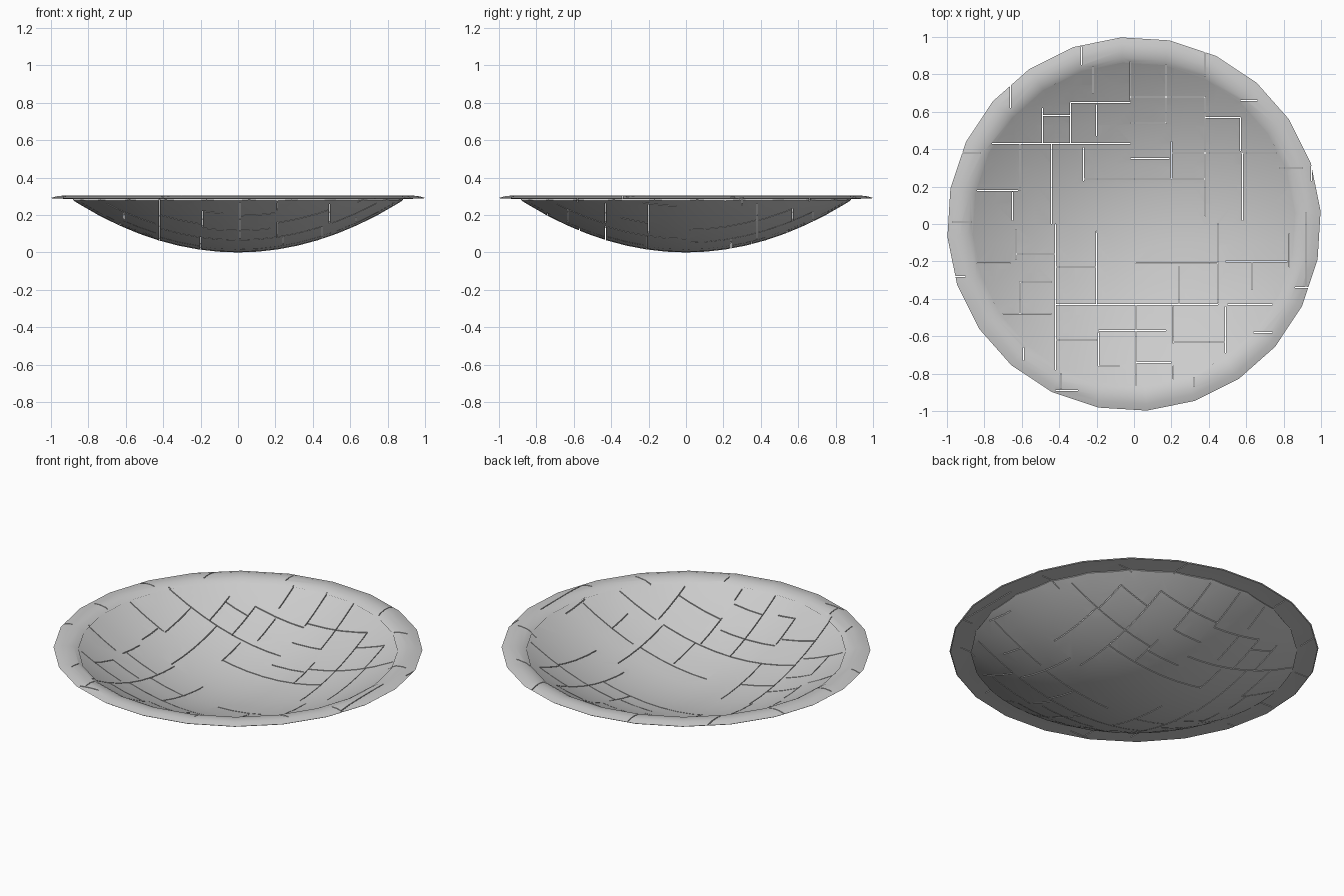
import bpy, bmesh, math
from mathutils import Matrix

default_cube = bpy.data.objects.get("Cube")
if default_cube:
    bpy.data.objects.remove(default_cube, do_unlink=True)

SIDES = 24
TURN = math.radians(4)
PITCH = 0.1065
BOWL_RADIUS = 0.885
SHELL = 0.01
GAP = 0.005
RIM_TOP = [(0.865, 0.284), (0.89, 0.298), (0.93, 0.304),
           (0.965, 0.302), (1.0, 0.292)]
RIM_BASE = 0.288

stone = bpy.data.materials.new("light grey stone")
stone.use_nodes = True
stone.diffuse_color = (0.6, 0.6, 0.6, 1)
stone.node_tree.nodes["Principled BSDF"].inputs["Base Color"].default_value = stone.diffuse_color


def make_object(name, bm):
    mesh = bpy.data.meshes.new(name)
    bm.to_mesh(mesh)
    bm.free()
    mesh.materials.append(stone)
    obj = bpy.data.objects.new(name, mesh)
    bpy.context.collection.objects.link(obj)
    return obj


def sag(t):
    """Parabola made of straight pieces, one for each strip."""
    k = math.floor(t / PITCH)
    f = t / PITCH - k
    return 0.358 * PITCH ** 2 * ((1 - f) * k ** 2 + f * (k + 1) ** 2)


# Bowl: a disc cut into a square grid and bent to a shallow dish
bm = bmesh.new()
bmesh.ops.create_circle(bm, cap_ends=True, segments=SIDES, radius=BOWL_RADIUS,
                        matrix=Matrix.Rotation(TURN, 4, "Z"))
for axis in ((1, 0, 0), (0, 1, 0)):
    for k in range(-8, 9):
        bmesh.ops.bisect_plane(bm, geom=bm.verts[:] + bm.edges[:] + bm.faces[:],
                               plane_co=[a * k * PITCH for a in axis], plane_no=axis)
for v in bm.verts:
    v.co.z = sag(v.co.x) + sag(v.co.y)
bm.normal_update()
for face in bm.faces:
    if face.normal.z < 0:
        face.normal_flip()
bowl = make_object("bowl", bm)
thickness = bowl.modifiers.new("shell", "SOLIDIFY")
thickness.thickness = SHELL
thickness.offset = 1

# Rim: a low rounded flange swept round the bowl
bm = bmesh.new()
profile = RIM_TOP + [(0.995, RIM_BASE), (0.88, RIM_BASE - 0.002)]
rings = []
for i in range(SIDES):
    a = TURN + math.tau * i / SIDES
    rings.append([bm.verts.new((r * math.cos(a), r * math.sin(a), z)) for r, z in profile])
for i in range(SIDES):
    here, after = rings[i], rings[(i + 1) % SIDES]
    for j in range(len(profile)):
        n = (j + 1) % len(profile)
        bm.faces.new((here[j], here[n], after[n], after[j]))
bmesh.ops.recalc_face_normals(bm, faces=bm.faces[:])
rim = make_object("rim", bm)

# Joints: position across, then start and end along the joint
ACROSS_X = [
    (-.28, .85, .95), (-.22, .7, .84), (-.34, .43, .65), (-.49, .43, .62),
    (-.61, .18, .43), (-.65, .02, .17), (-.44, 0, .43), (-.27, .23, .41),
    (-.2, .47, .64), (-.02, .66, .87), (.17, .54, .85), (.38, .79, .93),
    (.38, 0, .68), (.2, .24, .44), (.57, .39, .57), (.58, .02, .38),
    (-.63, -.19, -.03), (-.61, -.48, -.31), (-.42, -.78, 0), (-.2, -.43, 0),
    (-.19, -.76, -.58), (.01, -.86, -.43), (.24, -.43, -.23), (.21, -.64, -.44),
    (.45, -.42, 0), (.49, -.69, -.44), (.63, -.35, -.2), (.83, -.23, -.05),
    (.92, -.34, .06), (-.66, .62, .74), (-.39, -.88, -.8), (.21, -.83, -.76),
    (-.59, -.73, -.66), (.32, -.87, -.82), (.95, .23, .31),
]
ACROSS_Y = [
    (.65, -.34, -.02), (.68, -.02, .38), (.57, .38, .57), (.58, -.49, -.34),
    (.43, -.76, -.02), (.54, -.02, .17), (.35, -.02, .19), (.38, .2, .76),
    (.24, -.27, .38), (.18, -.84, -.62), (-.16, -.63, -.42), (-.21, -.84, -.66),
    (-.23, -.42, -.2), (-.21, .01, .45), (-.2, .49, .82), (-.43, -.42, .45),
    (-.43, .5, .74), (-.31, -.61, -.44), (-.48, -.7, -.44), (-.57, -.19, .17),
    (-.62, -.42, -.2), (-.63, .21, .49), (-.74, .01, .2), (-.76, -.19, -.08),
    (.38, -.95, -.82), (.3, .78, .9), (-.28, -.97, -.9), (-.34, .86, .95),
    (-.58, .64, .74), (-.89, -.42, -.3), (.66, .57, .66), (.01, -.97, -.87),
]


def joint_section(bm, x, y, dx, dy):
    middle = min(sag(x) + sag(y), RIM_BASE)
    return [bm.verts.new((x + s * dx, y + s * dy, middle + z))
            for s, z in ((-1, -0.03), (1, -0.03), (1, 0.05), (-1, 0.05))]


def add_joint(bm, across, start, end, along_y):
    half = GAP / 2
    steps = max(2, math.ceil((end - start) / 0.06))
    previous = None
    for i in range(steps + 1):
        t = start + (end - start) * i / steps
        if along_y:
            ring = joint_section(bm, across, t, half, 0)
        else:
            ring = joint_section(bm, t, across, 0, half)
        if previous:
            for j in range(4):
                n = (j + 1) % 4
                bm.faces.new((previous[j], previous[n], ring[n], ring[j]))
        if i in (0, steps):
            bm.faces.new(ring)
        previous = ring


bm = bmesh.new()
for segments, along_y in ((ACROSS_X, True), (ACROSS_Y, False)):
    for across, start, end in segments:
        add_joint(bm, across, start, end, along_y)
bmesh.ops.recalc_face_normals(bm, faces=bm.faces[:])
cutter = make_object("joint_cutter", bm)
cutter.hide_render = True

# Cut the open joints through the shell and the rim
for part in (bowl, rim):
    cut = part.modifiers.new("joints", "BOOLEAN")
    cut.operation = "DIFFERENCE"
    cut.solver = "EXACT"
    cut.use_self = True
    cut.object = cutter
    bpy.ops.object.select_all(action="DESELECT")
    part.select_set(True)
    bpy.context.view_layer.objects.active = part
    for name in [m.name for m in part.modifiers]:
        bpy.ops.object.modifier_apply(modifier=name)
    bpy.ops.object.shade_smooth_by_angle(angle=math.radians(35))
bpy.data.objects.remove(cutter, do_unlink=True)
